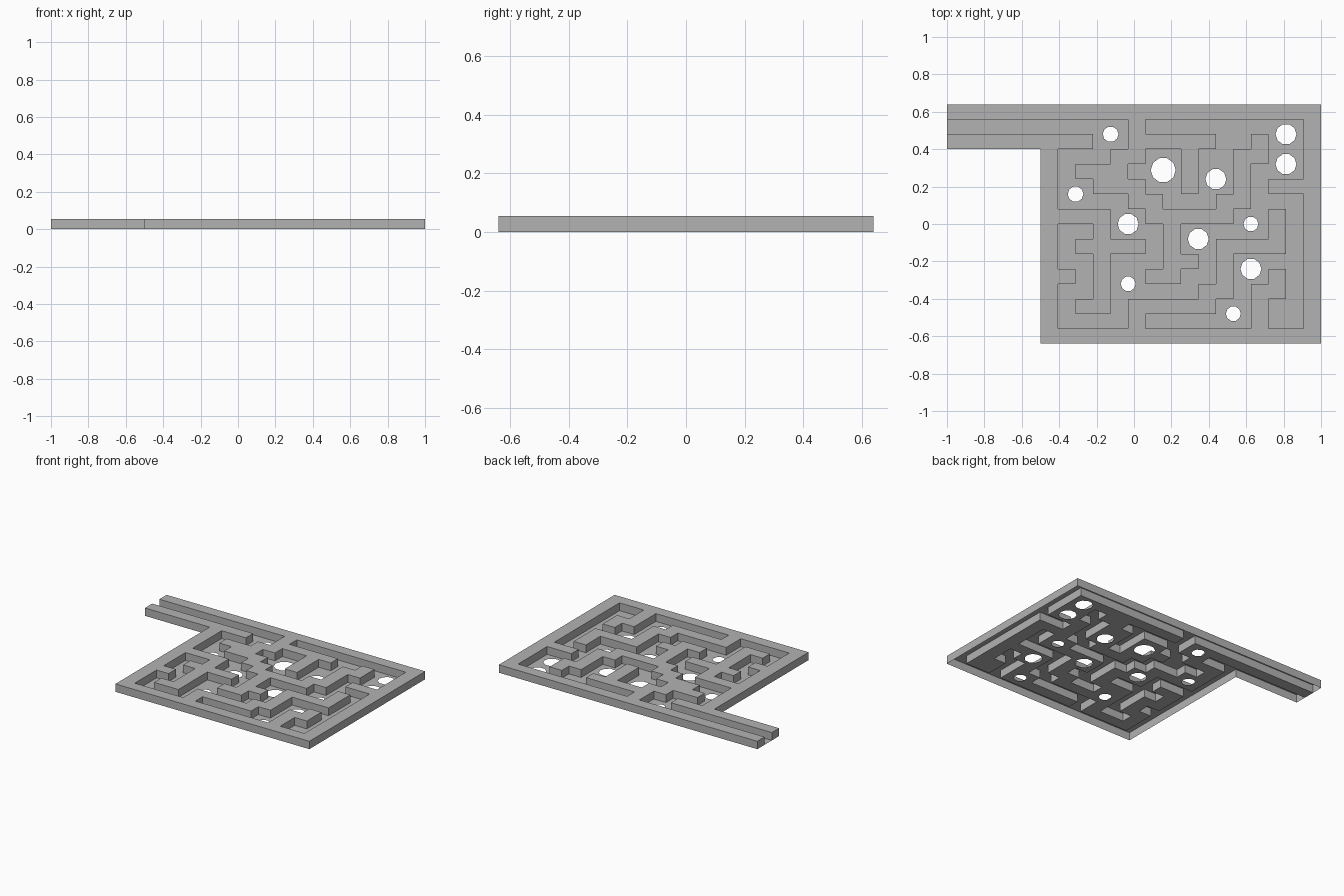
import bpy, bmesh, math
from mathutils import Vector

cube = bpy.data.objects.get("Cube")
if cube:
    bpy.data.objects.remove(cube)

# Plan of the board: # wall, . channel, blank outside; first column is the long entry arm
PLAN = [
    "#################",
    "......#.........#",
    "####..#####..#..#",
    " #...##..#..##..#",
    " #.####...#..".ljust(0),
]
PLAN = [
    "#" * 17,
    "." * 6 + "#" + "." * 9 + "#",
    "####..#####..#..#",
    " #...##..#..##..#",
    " #.###...#..#...#",
    " #..###" + "..#..#.###",
    " #....##...##...#",
    " ####..#####..#.#",
    " #..#...#.....#.#",
    " #.####.#..####.#",
    " #..#...##.#....#",
    " ##.#..##..#..#.#",
    " #..#.....##.##.#",
    " #.##.#####..#..#",
    " #....#......#..#",
    " " + "#" * 16,
]
HEIGHT = 0.055
DX, DY = 0.09375, 0.08
XS = [-1.0] + [-0.5 + DX * i for i in range(17)]
YS = [0.64 - DY * i for i in range(17)]

# Drilled holes: lattice column, lattice row, radius
HOLES = [(4, 2, .042), (14, 2, .056), (14, 4, .056), (7, 4.4, .067),
         (10, 5, .056), (2, 6, .042), (5, 8, .056), (12, 8, .04),
         (9, 9, .056), (12, 11, .056), (5, 12, .04), (11, 14, .04)]

grey = bpy.data.materials.new("plain grey")
grey.use_nodes = True
colour = (0.45, 0.45, 0.45, 1)
grey.diffuse_color = colour
grey.node_tree.nodes["Principled BSDF"].inputs["Base Color"].default_value = colour


def cell(row, col):
    inside = 0 <= row < len(PLAN) and 0 <= col < 17
    return PLAN[row][col] if inside else " "


def quad(bm, points):
    return bm.faces.new([bm.verts.new(p) for p in points])


def finish(bm, name):
    mesh = bpy.data.meshes.new(name)
    bm.to_mesh(mesh)
    bm.free()
    mesh.materials.append(grey)
    obj = bpy.data.objects.new(name, mesh)
    bpy.context.collection.objects.link(obj)


def flat_quad(bm, row, col, z):
    x0, x1, y0, y1 = XS[col], XS[col + 1], YS[row + 1], YS[row]
    quad(bm, [(x0, y0, z), (x1, y0, z), (x1, y1, z), (x0, y1, z)])


# Walls: raised tops with upright sides, open underneath
walls = bmesh.new()
floor = bmesh.new()
for r in range(16):
    for c in range(17):
        kind = cell(r, c)
        if kind == ".":
            flat_quad(floor, r, c, 0)
        if kind != "#":
            continue
        flat_quad(walls, r, c, HEIGHT)
        x0, x1, y0, y1 = XS[c], XS[c + 1], YS[r + 1], YS[r]
        sides = [(r + 1, c, (x0, y0), (x1, y0)), (r, c + 1, (x1, y0), (x1, y1)),
                 (r - 1, c, (x1, y1), (x0, y1)), (r, c - 1, (x0, y1), (x0, y0))]
        for nr, nc, a, b in sides:
            if cell(nr, nc) != "#":
                quad(walls, [(*a, 0), (*b, 0), (*b, HEIGHT), (*a, HEIGHT)])
bmesh.ops.remove_doubles(walls, verts=walls.verts, dist=0.001)
bmesh.ops.dissolve_limit(walls, angle_limit=0.02, verts=walls.verts, edges=walls.edges)
finish(walls, "maze_walls")

# Floor: channel outline refilled around the drilled holes
bmesh.ops.remove_doubles(floor, verts=floor.verts, dist=0.001)
inner = [e for e in floor.edges if not e.is_boundary]
bmesh.ops.delete(floor, geom=floor.faces[:], context='FACES_ONLY')
bmesh.ops.delete(floor, geom=inner, context='EDGES')
for col, row, radius in HOLES:
    cx, cy = -0.5 + DX * col, 0.64 - DY * row
    ring = [floor.verts.new((cx + radius * math.cos(a), cy + radius * math.sin(a), 0))
            for a in (math.tau * i / 10 for i in range(10))]
    for a, b in zip(ring, ring[1:] + ring[:1]):
        floor.edges.new((a, b))
bmesh.ops.triangle_fill(floor, edges=floor.edges[:], use_beauty=True,
                        use_dissolve=False, normal=Vector((0, 0, 1)))
for f in floor.faces:
    f.normal_update()
    if f.normal.z < 0:
        f.normal_flip()
finish(floor, "channel_floor")
